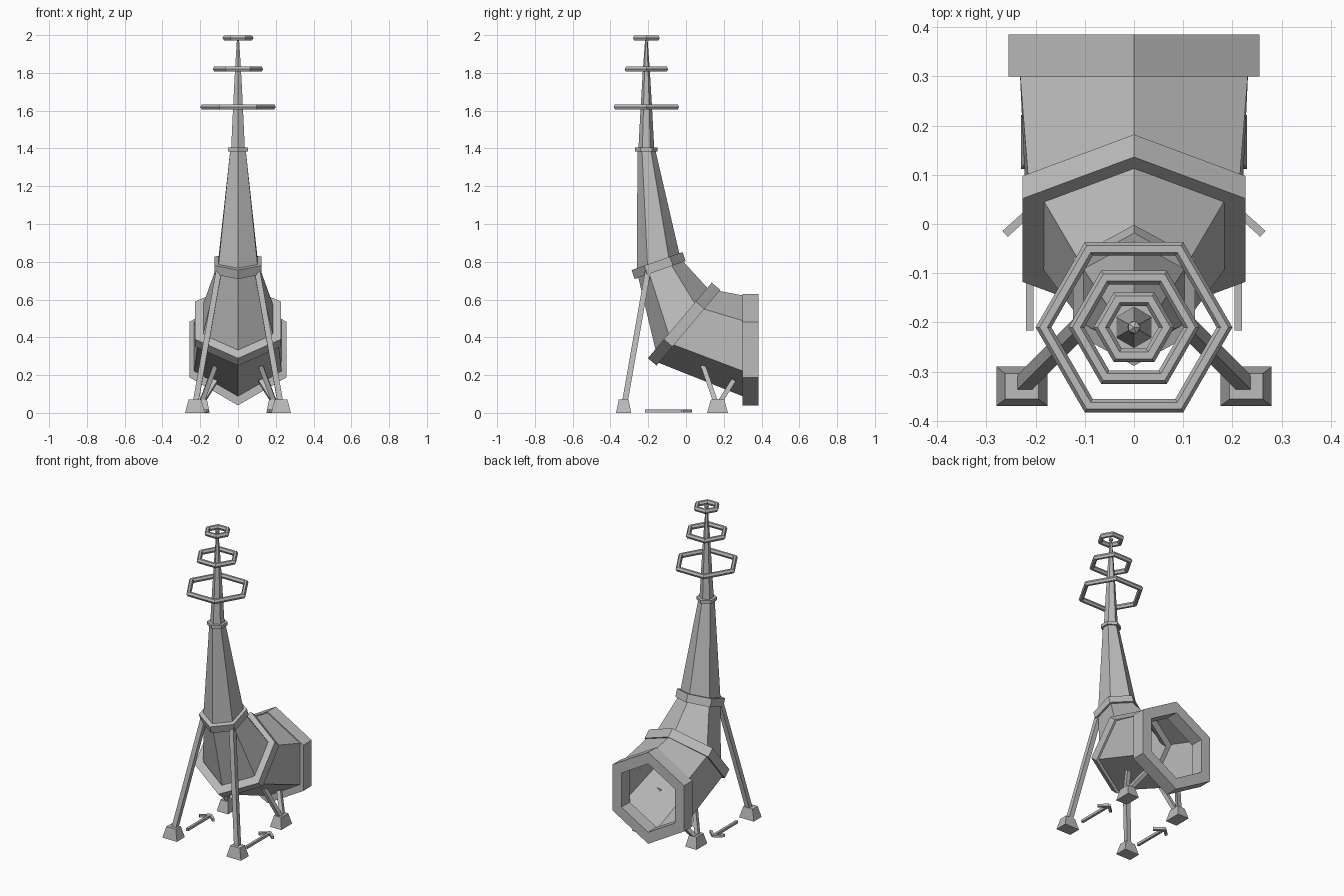
import bpy, bmesh, math
from mathutils import Vector

cube = bpy.data.objects.get("Cube")
if cube:
    bpy.data.objects.remove(cube, do_unlink=True)

metal = bpy.data.materials.new("plain_grey")
metal.use_nodes = True
GREY = (0.5, 0.5, 0.5, 1)
metal.diffuse_color = GREY
metal.node_tree.nodes["Principled BSDF"].inputs["Base Color"].default_value = GREY

MAST_Y = -0.21


def finish(name, bm):
    bmesh.ops.recalc_face_normals(bm, faces=bm.faces)
    mesh = bpy.data.meshes.new(name)
    bm.to_mesh(mesh)
    bm.free()
    mesh.materials.append(metal)
    obj = bpy.data.objects.new(name, mesh)
    bpy.context.collection.objects.link(obj)
    return obj


def hexagon(y, z, tilt, r):
    """Hexagon with one corner along the tilt direction (degrees up from +y)."""
    t = math.radians(tilt)
    up = Vector((0, math.cos(t), math.sin(t)))
    side = Vector((1, 0, 0))
    return [Vector((0, y, z)) + r * (up * math.cos(k * math.pi / 3) + side * math.sin(k * math.pi / 3))
            for k in range(6)]


def loft(name, sections, closed=False, caps=False):
    bm = bmesh.new()
    rings = [[bm.verts.new(p) for p in s] for s in sections]
    pairs = list(zip(rings, rings[1:]))
    if closed:
        pairs.append((rings[-1], rings[0]))
    for a, b in pairs:
        n = len(a)
        for k in range(n):
            bm.faces.new((a[k], a[(k + 1) % n], b[(k + 1) % n], b[k]))
    if caps:
        bm.faces.new(rings[0])
        bm.faces.new(rings[-1])
    return finish(name, bm)


def shell(name, sections):
    obj = loft(name, sections)
    mod = obj.modifiers.new("wall", "SOLIDIFY")
    mod.thickness = 0.01
    mod.offset = -1
    return obj


def collar(name, y, z, tilt, outer, inner, thick):
    """Flat-sided hexagonal band around the tube."""
    t = math.radians(tilt)
    dy, dz = -math.sin(t) * thick / 2, math.cos(t) * thick / 2
    loft(name, [hexagon(y + s * dy, z + s * dz, tilt, r)
                for s, r in ((1, outer), (-1, outer), (-1, inner), (1, inner))], closed=True)


def bar(name, a, b, width):
    """Square rod from a to b."""
    a, b = Vector(a), Vector(b)
    d = (b - a).normalized()
    u = d.cross(Vector((1, 0, 0)))
    if u.length < 0.1:
        u = d.cross(Vector((0, 0, 1)))
    u.normalize()
    v = d.cross(u)
    h = width / 2
    corners = [u * h + v * h, u * h - v * h, -u * h - v * h, -u * h + v * h]
    loft(name, [[p + c for c in corners] for p in (a, b)], caps=True)


def foot(name, x, y, hx, hy):
    def rect(s, z):
        return [Vector((x + i * hx * s, y + j * hy * s, z)) for i, j in ((-1, -1), (1, -1), (1, 1), (-1, 1))]
    loft(name, [rect(1, 0), rect(0.65, 0.07)], caps=True)


# Bent hexagonal tube
MID, NECK = 49.8, 19.4
shell("horn_body", [hexagon(0.0, 0.46, MID, 0.247), hexagon(0.31, 0.352, 90, 0.268)])
shell("bend_body", [hexagon(-0.01, 0.47, MID, 0.222), hexagon(-0.145, 0.78, NECK, 0.12)])
loft("mast", [hexagon(-0.145, 0.78, NECK, 0.122), hexagon(MAST_Y, 1.395, 0, 0.047)])
loft("spire", [hexagon(MAST_Y, z, 0, r)
               for z, r in ((1.395, 0.042), (1.62, 0.03), (1.82, 0.018), (1.985, 0.006))], caps=True)

# Bands and mouth frame
collar("mouth_frame", 0.3425, 0.335, 90, 0.295, 0.22, 0.085)
collar("middle_collar", -0.01, 0.47, MID, 0.262, 0.205, 0.06)
collar("neck_collar", -0.145, 0.78, NECK, 0.143, 0.105, 0.05)
collar("mast_collar", MAST_Y, 1.395, 0, 0.06, 0.04, 0.02)

# Floating rings and tip
for name, z, r in (("lower_ring", 1.62, 0.2), ("middle_ring", 1.82, 0.133), ("upper_ring", 1.985, 0.082)):
    bpy.ops.mesh.primitive_torus_add(location=(0, MAST_Y, z), major_segments=6, minor_segments=6,
                                     major_radius=r - 0.016, minor_radius=0.016)
    bpy.context.object.name = name
    bpy.context.object.data.materials.append(metal)
bpy.ops.mesh.primitive_ico_sphere_add(subdivisions=1, radius=0.015, location=(0, MAST_Y, 1.985))
bpy.context.object.name = "tip_ball"
bpy.context.object.data.materials.append(metal)

# Legs, feet and ground arrows on both sides
for side, s in (("left", 1), ("right", -1)):
    foot(side + "_front_foot", s * 0.228, -0.33, 0.052, 0.04)
    bar(side + "_front_leg", (s * 0.225, -0.325, 0.05), (s * 0.1, -0.2, 0.76), 0.03)
    foot(side + "_rear_foot", s * 0.19, 0.167, 0.04, 0.055)
    bar(side + "_rear_leg_a", (s * 0.195, 0.16, 0.05), (s * 0.12, 0.09, 0.25), 0.025)
    bar(side + "_rear_leg_b", (s * 0.195, 0.175, 0.05), (s * 0.12, 0.25, 0.17), 0.025)
    tip = (s * 0.212, 0.025, 0.01)
    bar(side + "_arrow_shaft", (s * 0.212, -0.217, 0.01), tip, 0.016)
    for part, d in (("outer", 1), ("inner", -1)):
        bar(side + "_arrow_barb_" + part, tip, (s * (0.212 + d * 0.05), -0.02, 0.01), 0.016)
